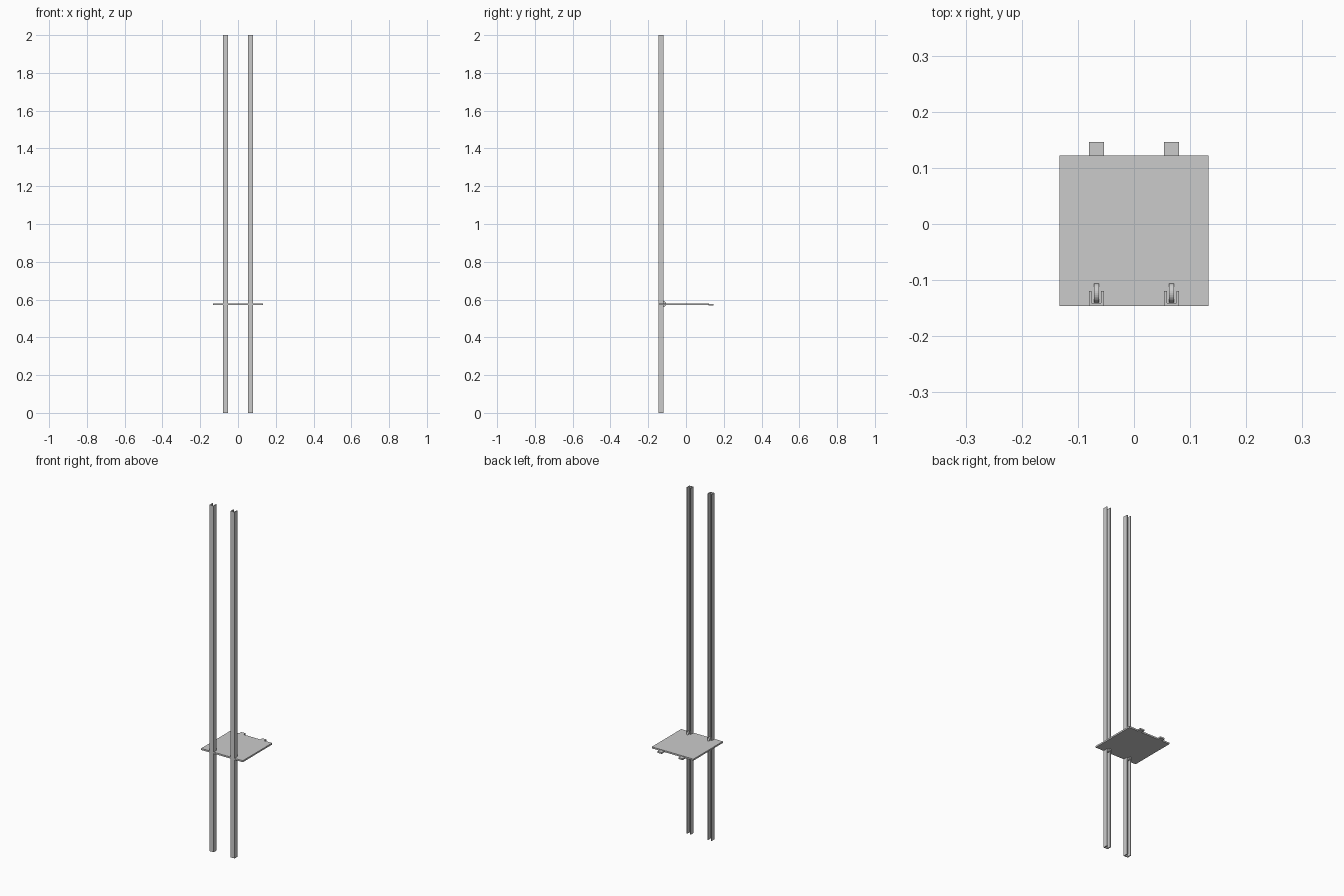
import bpy, bmesh, math
from mathutils import Matrix

if "Cube" in bpy.data.objects:
    bpy.data.objects.remove(bpy.data.objects["Cube"])


def new_object(name, bm):
    bmesh.ops.recalc_face_normals(bm, faces=bm.faces[:])
    mesh = bpy.data.meshes.new(name)
    bm.to_mesh(mesh)
    bm.free()
    obj = bpy.data.objects.new(name, mesh)
    bpy.context.collection.objects.link(obj)
    return obj


def box(name, x0, x1, y0, y1, z0, z1):
    bm = bmesh.new()
    bmesh.ops.create_cube(bm, size=1)
    for v in bm.verts:
        v.co.x = x0 if v.co.x < 0 else x1
        v.co.y = y0 if v.co.y < 0 else y1
        v.co.z = z0 if v.co.z < 0 else z1
    return new_object(name, bm)


def channel(name, cx, half, y0, y1, wall, height):
    # U profile, open towards the back, extruded upwards
    pts = [(-half, y0), (half, y0), (half, y1), (half - wall, y1),
           (half - wall, y0 + wall), (wall - half, y0 + wall),
           (wall - half, y1), (-half, y1)]
    bm = bmesh.new()
    face = bm.faces.new([bm.verts.new((cx + x, y, 0)) for x, y in pts])
    ext = bmesh.ops.extrude_face_region(bm, geom=[face], use_keep_orig=True)
    for v in ext["geom"]:
        if isinstance(v, bmesh.types.BMVert):
            v.co.z = height
    return new_object(name, bm)


def roller(name, cx, cy, cz, radius, width):
    bm = bmesh.new()
    place = Matrix.Translation((cx, cy, cz)) @ Matrix.Rotation(math.pi / 2, 4, 'Y')
    bmesh.ops.create_cone(bm, cap_ends=True, segments=32, radius1=radius,
                          radius2=radius, depth=width, matrix=place)
    return new_object(name, bm)


# Sliding platform
box("platform", -0.133, 0.133, -0.146, 0.122, 0.570, 0.579)

for side, cx in (("left", -0.067), ("right", 0.067)):
    # Tall guide rail
    channel("rail_" + side, cx, 0.0135, -0.146, -0.119, 0.005, 2.0)
    # Roller running inside the rail
    roller("roller_" + side, cx, -0.123, 0.576, 0.0175, 0.009)
    # Tab at the back edge of the platform
    box("tab_" + side, cx - 0.0135, cx + 0.0135, 0.120, 0.146, 0.568, 0.576)
